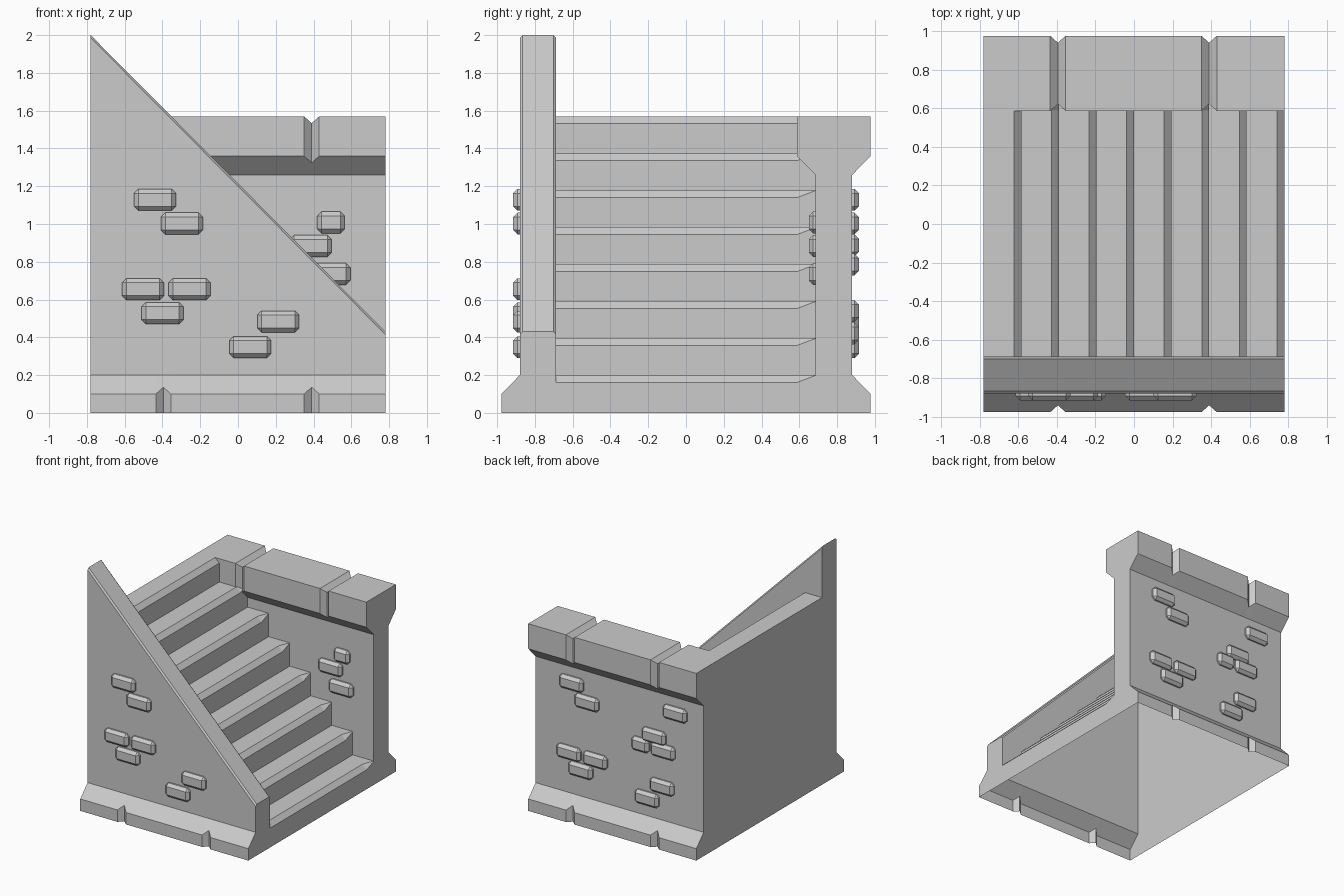
import bpy, bmesh
from mathutils import Vector

if "Cube" in bpy.data.objects:
    bpy.data.objects.remove(bpy.data.objects["Cube"])

HALF = 0.78            # half width in x
GROOVE = 0.036         # depth of the V grooves


def add_object(name, bm):
    bmesh.ops.recalc_face_normals(bm, faces=bm.faces)
    me = bpy.data.meshes.new(name)
    bm.to_mesh(me)
    bm.free()
    ob = bpy.data.objects.new(name, me)
    bpy.context.collection.objects.link(ob)
    return ob


def loft(name, sections):
    """Closed solid through a list of equally long point rings."""
    bm = bmesh.new()
    rings = [[bm.verts.new(p) for p in s] for s in sections]
    n = len(rings[0])
    for a, b in zip(rings, rings[1:]):
        for i in range(n):
            j = (i + 1) % n
            bm.faces.new((a[i], a[j], b[j], b[i]))
    bm.faces.new(rings[0])
    bm.faces.new(rings[-1])
    return add_object(name, bm)


def wall(name, profile):
    """Loft a wall along x; profile(x, g) gives (y, z) points, g = groove depth."""
    stations = [(-HALF, 0)]
    for c in (-0.395, 0.39):
        stations += [(c - 0.04, 0), (c, GROOVE), (c + 0.04, 0)]
    stations.append((HALF, 0))
    return loft(name, [[(x, y, z) for y, z in profile(x, g)] for x, g in stations])


# Front wall with skirting and sloping, chamfered top
def front_profile(x, g):
    top = 2.0 - (x + HALF) * 1.57 / 1.56
    return [(-0.688, 0), (-0.977 + g, 0), (-0.977 + g, 0.1 + g), (-0.88, 0.2),
            (-0.88, top - 0.015), (-0.866, top), (-0.702, top), (-0.688, top - 0.015)]


# Back wall with skirting and a flared coping
def back_profile(x, g):
    return [(0.685, 0), (0.977 - g, 0), (0.977 - g, 0.1 + g), (0.88, 0.2), (0.88, 1.26),
            (0.977 - g, 1.36 - g), (0.977 - g, 1.57 - g), (0.587 + g, 1.57 - g),
            (0.587 + g, 1.36 - g), (0.685, 1.26)]


# Flight of eight steps with chamfered nosings that fade out at the back wall
def stair_section(y, b):
    pts = [(-HALF, y, 0), (HALF, y, 0)]
    for i in range(8):
        x, h = HALF - 0.195 * i, 0.2 + i * 1.37 / 7
        pts += [(x, y, h - b), (x - b, y, h), (x - 0.195, y, h)]
    return pts


body = wall("staircase_body", front_profile)
parts = [wall("back_wall", back_profile),
         loft("steps", [stair_section(-0.75, 0.038), stair_section(0.59, 0.038),
                        stair_section(0.685, 0.002), stair_section(0.74, 0.002)])]

# Merge walls and steps into one shell
for p in parts:
    m = body.modifiers.new("join", 'BOOLEAN')
    m.operation, m.solver, m.object = 'UNION', 'EXACT', p
bpy.context.view_layer.update()
merged = body.evaluated_get(bpy.context.evaluated_depsgraph_get())
bm = bmesh.new()
bm.from_mesh(merged.to_mesh())
merged.to_mesh_clear()
body.modifiers.clear()
for p in parts:
    bpy.data.objects.remove(p)

# The shell is hollow and open underneath
under = [f for f in bm.faces if all(v.co.z < 1e-4 for v in f.verts)]
bmesh.ops.delete(bm, geom=under, context='FACES')
bm.to_mesh(body.data)
bm.free()


# Raised bricks: chamfered boxes cut off where they meet the wall
def bricks(name, wall_y, out, spots):
    bm = bmesh.new()
    for x, z, w in spots:
        part = bmesh.new()
        bmesh.ops.create_cube(part, size=1)
        for v in part.verts:
            v.co = Vector((x + v.co.x * w, wall_y + v.co.y * 0.07, z + v.co.z * 0.115))
        bmesh.ops.bevel(part, geom=part.edges[:], offset=0.023, segments=1,
                        affect='EDGES', profile=0.5)
        bmesh.ops.bisect_plane(part, geom=part.verts[:] + part.edges[:] + part.faces[:],
                               plane_co=(0, wall_y, 0), plane_no=(0, out, 0),
                               clear_inner=True)
        me = bpy.data.meshes.new("tmp")
        part.to_mesh(me)
        part.free()
        bm.from_mesh(me)
        bpy.data.meshes.remove(me)
    return add_object(name, bm)


W = 0.222
bricks("front_bricks", -0.88, -1,
       [(-0.44, 1.128, W), (-0.297, 1.003, W), (-0.503, 0.655, W), (-0.257, 0.655, W),
        (-0.4, 0.528, W), (0.213, 0.483, W), (0.065, 0.348, W)])
bricks("inner_bricks", 0.685, -1,
       [(0.492, 1.008, 0.145), (0.385, 0.883, W), (0.484, 0.735, W)])
bricks("back_bricks", 0.88, 1,
       [(0.44, 1.128, W), (0.297, 1.003, W), (-0.52, 1.128, W), (-0.325, 0.887, W),
        (-0.2, 0.785, 0.16), (-0.41, 0.785, W), (0.465, 0.54, W), (0.22, 0.54, W),
        (0.355, 0.42, W), (-0.4, 0.483, W), (-0.26, 0.348, W)])
